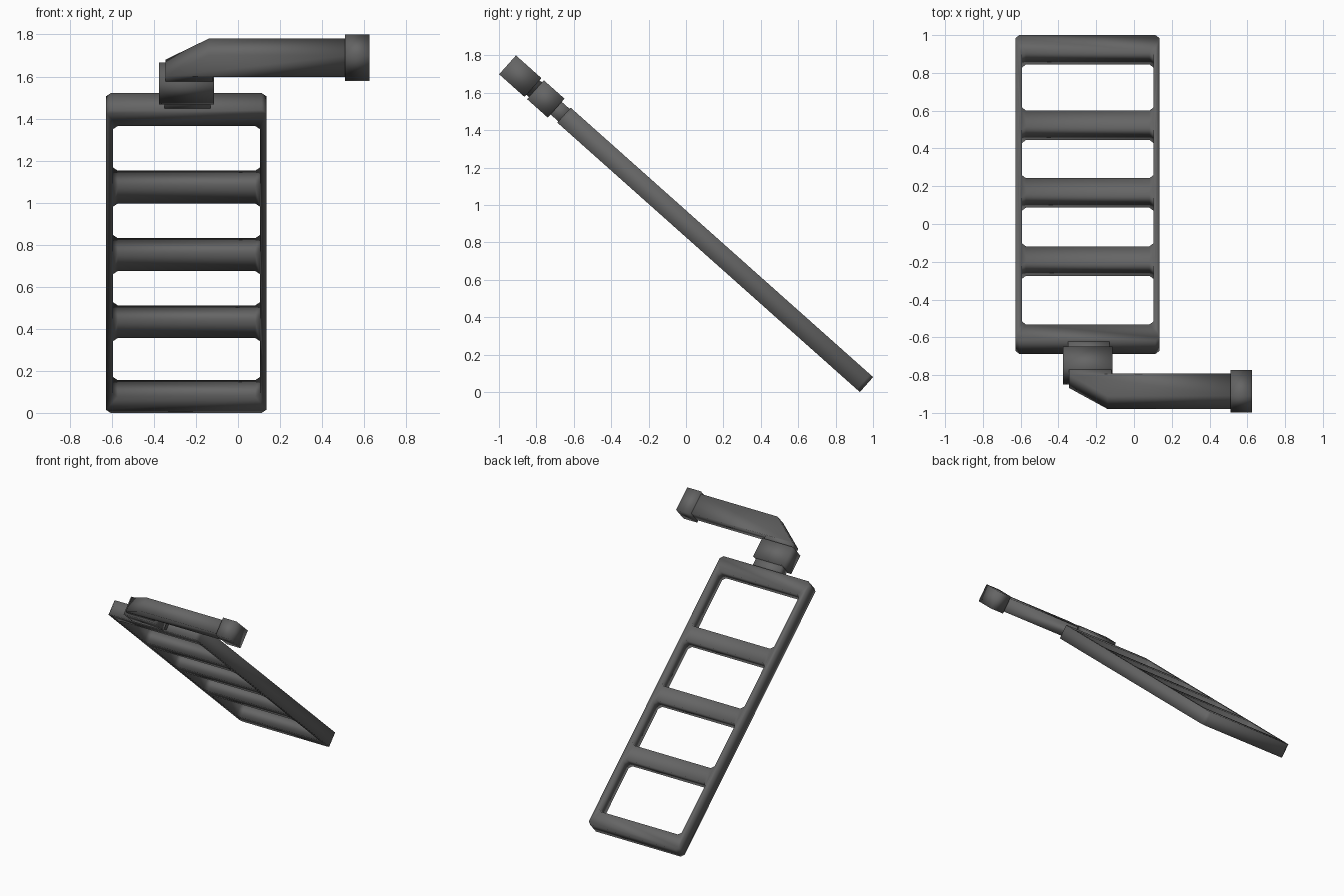
import bpy, bmesh, math
from mathutils import Matrix

if "Cube" in bpy.data.objects:
    bpy.data.objects.remove(bpy.data.objects["Cube"])

# Everything lies in one sloping plane: local x = world x, local y = up the slope
SLOPE = Matrix.Translation((0, 0.965, 0.04)) @ Matrix.Rotation(math.radians(180 - 41.69), 4, 'X')

grey = bpy.data.materials.new("dark_grey")
grey.diffuse_color = (0.13, 0.13, 0.13, 1)
grey.use_nodes = True
grey.node_tree.nodes["Principled BSDF"].inputs["Base Color"].default_value = grey.diffuse_color


def chamfered(x0, x1, y0, y1, c):
    """Rectangle outline with cut corners."""
    return [(x0 + c, y0), (x1 - c, y0), (x1, y0 + c), (x1, y1 - c),
            (x1 - c, y1), (x0 + c, y1), (x0, y1 - c), (x0, y0 + c)]


def rect(x0, x1, y0, y1):
    return [(x0, y0), (x1, y0), (x1, y1), (x0, y1)]


def plate(name, outlines, thickness):
    """Extrude flat outlines (first outer, rest holes) into a solid on the slope."""
    cu = bpy.data.curves.new(name, 'CURVE')
    cu.dimensions = '2D'
    cu.fill_mode = 'BOTH'
    cu.extrude = thickness / 2
    for pts in outlines:
        sp = cu.splines.new('POLY')
        sp.points.add(len(pts) - 1)
        for p, (x, y) in zip(sp.points, pts):
            p.co = (x, y, 0, 1)
        sp.use_cyclic_u = True
    tmp = bpy.data.objects.new(name + "_tmp", cu)
    bpy.context.collection.objects.link(tmp)
    dg = bpy.context.evaluated_depsgraph_get()
    me = bpy.data.meshes.new_from_object(tmp.evaluated_get(dg))
    bpy.data.objects.remove(tmp)
    bm = bmesh.new()
    bm.from_mesh(me)
    bmesh.ops.remove_doubles(bm, verts=bm.verts, dist=1e-4)
    bmesh.ops.recalc_face_normals(bm, faces=bm.faces)
    for f in bm.faces:
        f.smooth = True
    bm.to_mesh(me)
    bm.free()
    me.name = name
    me.materials.clear()
    me.materials.append(grey)
    ob = bpy.data.objects.new(name, me)
    ob.matrix_world = SLOPE
    bpy.context.collection.objects.link(ob)
    return ob


# Ladder-like frame: cut-corner plate with four openings between five bars
bars = [0.057, 0.592, 1.072, 1.555, 2.109]
half = 0.057
outer = chamfered(-0.628, 0.135, 0, bars[-1] + half, 0.022)
holes = [chamfered(-0.594, 0.104, a + half, b - half, 0.022)
         for a, b in zip(bars, bars[1:])]
plate("frame", [outer] + holes, 0.107)

# Neck and collar above the frame
plate("neck", [rect(-0.35, -0.13, 2.13, 2.25)], 0.09)
plate("collar", [rect(-0.375, -0.115, 2.222, 2.37)], 0.135)

# Bent arm running sideways
plate("arm", [[(-0.345, 2.34), (-0.12, 2.34), (-0.12, 2.40), (0.53, 2.40),
               (0.53, 2.557), (-0.14, 2.557), (-0.345, 2.407)]], 0.105)

# End cap
plate("end_cap", [rect(0.51, 0.625, 2.388, 2.57)], 0.135)
